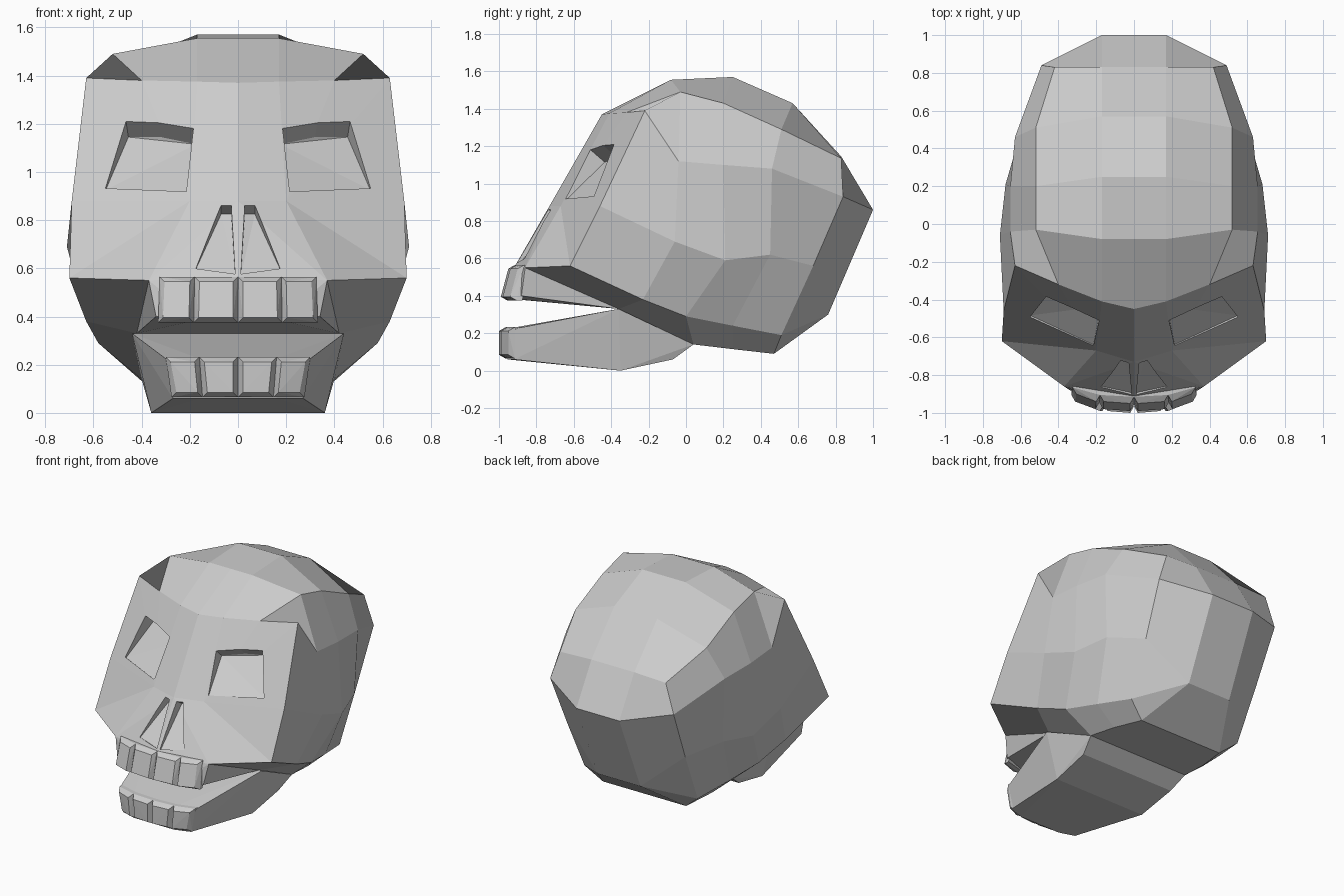
import bpy, bmesh
from mathutils import Vector

if "Cube" in bpy.data.objects:
    bpy.data.objects.remove(bpy.data.objects["Cube"])


def link(name, bm):
    bmesh.ops.recalc_face_normals(bm, faces=bm.faces)
    me = bpy.data.meshes.new(name)
    bm.to_mesh(me)
    bm.free()
    ob = bpy.data.objects.new(name, me)
    bpy.context.collection.objects.link(ob)
    return ob


def hull(name, pts, mirror=False):
    """Convex solid round the points, optionally with their mirror images."""
    bm = bmesh.new()
    pts = [Vector(p) for p in pts]
    if mirror:
        pts += [Vector((-p.x, p.y, p.z)) for p in pts if p.x > 0]
    for p in pts:
        bm.verts.new(p)
    res = bmesh.ops.convex_hull(bm, input=bm.verts)
    loose = [v for v in bm.verts if not v.link_faces]
    bmesh.ops.delete(bm, geom=loose, context='VERTS')
    return link(name, bm)


# Cranium: half rings from forehead to back, each from crown to base
rings = [
    [(0, -.45, 1.37), (.17, -.41, 1.375), (.40, -.32, 1.38), (.63, -.22, 1.39),
     (.69, -.46, .88), (.70, -.62, .56), (.37, -.86, .55), (0, -.92, .55)],
    [(0, -.08, 1.555), (.17, -.08, 1.555), (.52, -.03, 1.49), (.655, -.04, 1.12),
     (.71, -.06, .69), (.63, -.23, .38), (.42, -.36, .33), (0, -.36, .33)],
    [(0, .25, 1.57), (.17, .25, 1.57), (.52, .20, 1.43), (.655, .20, 1.10),
     (.68, .21, .59), (.58, .0, .29), (.40, .04, .14), (0, .04, .14)],
    [(0, .57, 1.43), (.17, .57, 1.43), (.52, .51, 1.29), (.63, .46, 1.08),
     (.61, .45, .62), (.52, .25, .24), (.38, .25, .115), (0, .25, .115)],
    [(0, .83, 1.145), (.17, .83, 1.145), (.42, .83, 1.135), (.49, .84, .93),
     (.47, .68, .56), (.45, .51, .19), (.33, .47, .09), (0, .47, .09)],
]
bm = bmesh.new()
R = [[bm.verts.new(p) for p in r] for r in rings]
for A, B in zip(R, R[1:]):
    for i in range(7):
        bm.faces.new((A[i], A[i + 1], B[i + 1], B[i]))

# Face front
o, a, b, c, d, e, f, g = R[0]
n, p = bm.verts.new((0, -.73, .88)), bm.verts.new((.20, -.67, .88))
for face in ((o, a, p, n), (p, a, b), (p, b, c), (p, c, d), (p, d, e), (p, e, f), (n, p, f), (n, f, g)):
    bm.faces.new(face)

# Back plate
o, a, b, c, d, e, f, g = R[4]
t0, t1, u0, u1 = [bm.verts.new(q) for q in ((0, 1, .86), (.17, 1, .86), (0, .76, .30), (.17, .76, .30))]
for face in ((o, a, t1, t0), (a, b, c, t1), (c, d, u1, t1), (d, e, u1), (e, f, u1), (f, g, u0, u1), (t0, t1, u1, u0)):
    bm.faces.new(face)

# Mirror the half
geom = bm.verts[:] + bm.edges[:] + bm.faces[:]
bmesh.ops.mirror(bm, geom=geom, axis='X', merge_dist=.0005)
bmesh.ops.remove_doubles(bm, verts=bm.verts, dist=.0005)
cranium = link("cranium", bm)


# Eye sockets and nostrils: wedges that deepen toward the top
def carve(name, top, bottom, inward, depth):
    k = Vector(inward).normalized()
    for s in (1, -1):
        pts = []
        for group, deep in ((top, depth), (bottom, .008)):
            for q in group:
                v = Vector(q)
                pts += [v + k * deep, v - k * .12]
        cutter = hull(name, [(s * v.x, v.y, v.z) for v in pts])
        cutter.hide_render = True
        mod = cranium.modifiers.new(name, 'BOOLEAN')
        mod.operation, mod.solver, mod.object = 'DIFFERENCE', 'EXACT', cutter
        bpy.context.view_layer.objects.active = cranium
        bpy.ops.object.modifier_apply(modifier=mod.name)
        bpy.data.objects.remove(cutter)


carve("eye_cutter", [(.185, -.51, 1.18), (.33, -.45, 1.21), (.465, -.385, 1.21)],
      [(.55, -.49, .93), (.215, -.645, .92)], (-.1, .75, -.65), .10)
carve("nostril_cutter", [(.028, -.735, .86), (.07, -.72, .86)],
      [(.175, -.865, .60), (.012, -.90, .575)], (0, .85, -.5), .07)

# Upper jaw wedge
hull("upper_jaw", [(.37, -.86, .55), (0, -.92, .56), (.34, -.88, .40), (.17, -.94, .385),
                   (0, -.95, .385), (.42, -.36, .33)], True)

# Lower jaw
hull("lower_jaw", [(.30, -.91, .225), (.16, -.95, .225), (.44, -.36, .33), (.40, .04, .14),
                   (.37, -.07, .06), (.36, -.35, 0), (.27, -.92, .06), (.16, -.955, .06)], True)


# Teeth: bevelled blocks set along each arch of (x, y) points
def teeth(name, arch, z_top, z_bot, lean, taper, thick):
    for s in (1, -1):
        for i, ((x0, y0), (x1, y1)) in enumerate(zip(arch, arch[1:])):
            w, pts = .02, []
            for z, dy, kx, dz in ((z_top, 0, 1, -.02), (z_bot, lean, taper, .02)):
                for x, y, dx in ((x0, y0, w), (x1, y1, -w)):
                    pts.append((s * x * kx, y + dy + .03, z))
                    pts.append((s * x * kx, y + dy, z))
                    pts.append((s * (x * kx + dx), y + dy - thick, z + dz))
            hull(f"{name}_{'right' if s > 0 else 'left'}_{i}", pts)


teeth("upper_tooth", [(0, -.915), (.18, -.905), (.325, -.865)], .565, .375, -.04, 1.02, .035)
teeth("lower_tooth", [(0, -.965), (.16, -.955), (.30, -.915)], .232, .065, 0, .92, .035)
